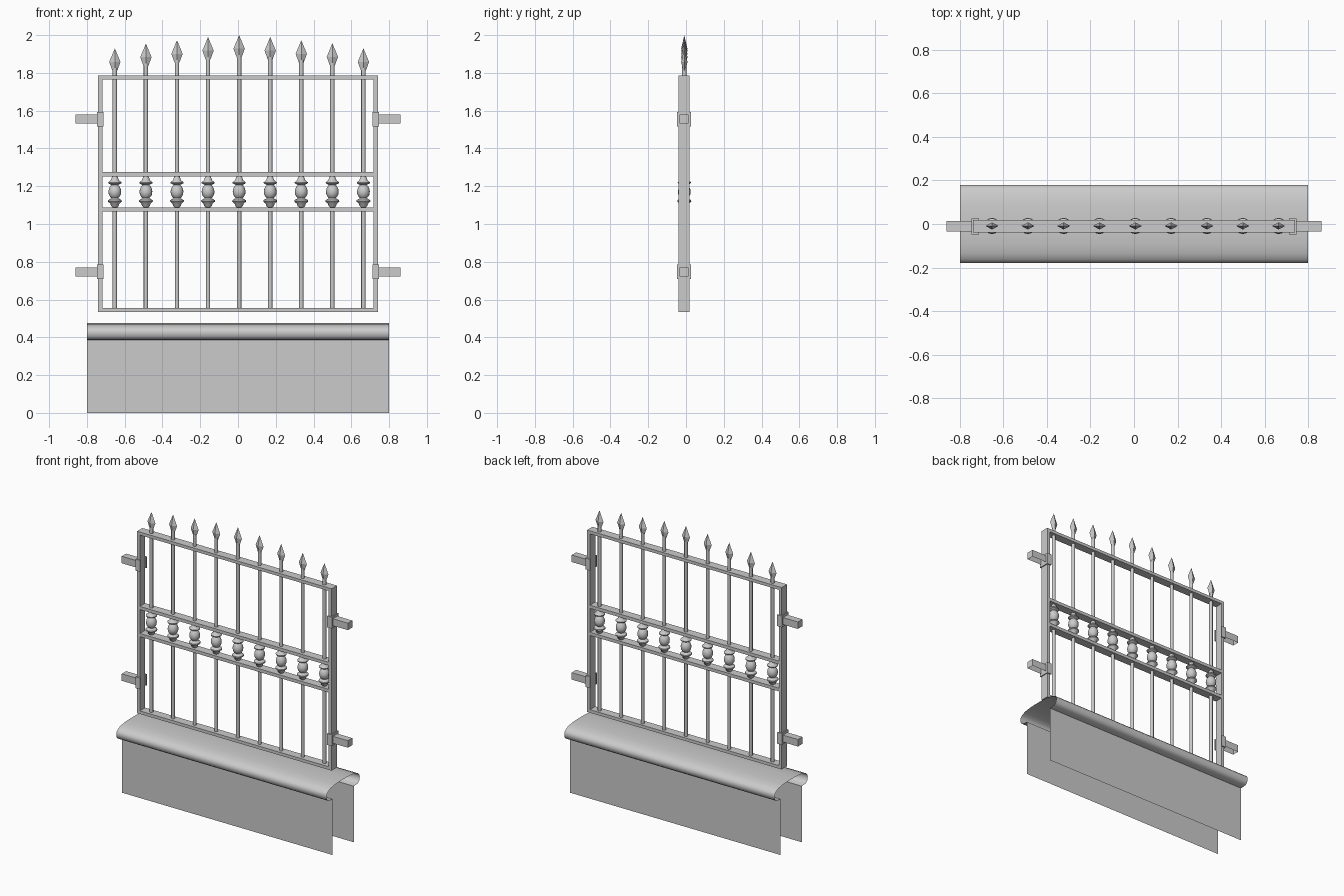
import bpy, bmesh, math
from mathutils import Matrix

if "Cube" in bpy.data.objects:
    bpy.data.objects.remove(bpy.data.objects["Cube"])

YC = -0.011      # centre plane of the ironwork
BAR_X = [0.006 + 0.1645 * i for i in range(-4, 5)]
TIPS = [1.93, 1.955, 1.973, 1.99, 2.0, 1.99, 1.973, 1.957, 1.93]


def finish(bm, name, smooth=False):
    bmesh.ops.recalc_face_normals(bm, faces=bm.faces)
    me = bpy.data.meshes.new(name)
    bm.to_mesh(me)
    bm.free()
    ob = bpy.data.objects.new(name, me)
    bpy.context.collection.objects.link(ob)
    if smooth:
        bpy.ops.object.select_all(action='DESELECT')
        ob.select_set(True)
        bpy.context.view_layer.objects.active = ob
        bpy.ops.object.shade_smooth_by_angle(angle=math.radians(40))
    return ob


def add_box(bm, x0, x1, y0, y1, z0, z1):
    m = Matrix.Translation(((x0 + x1) / 2, (y0 + y1) / 2, (z0 + z1) / 2))
    m = m @ Matrix.Diagonal((x1 - x0, y1 - y0, z1 - z0, 1))
    return bmesh.ops.create_cube(bm, size=1, matrix=m)['verts']


def add_lathe(bm, profile, x, y, sides=16, sy=1.0, start=0.0):
    """Rings of (radius, z); radius 0 makes a point."""
    rings = []
    for r, z in profile:
        if r == 0:
            rings.append([bm.verts.new((x, y, z))])
        else:
            rings.append([bm.verts.new((x + r * math.cos(start + math.tau * k / sides),
                                        y + r * sy * math.sin(start + math.tau * k / sides), z))
                          for k in range(sides)])
    for a, b in zip(rings, rings[1:]):
        for k in range(sides):
            n = (k + 1) % sides
            if len(b) == 1:
                bm.faces.new((a[k], a[n], b[0]))
            else:
                bm.faces.new((a[k], a[n], b[n], b[k]))


# Base: open sheet profile, two walls and a rounded overhanging coping
half = [(0.115, 0.0), (0.115, 0.385), (0.16, 0.389), (0.175, 0.403), (0.18, 0.425),
        (0.176, 0.442), (0.163, 0.455), (0.135, 0.467), (0.09, 0.474), (0.04, 0.477)]
profile = [(-y, z) for y, z in half] + [(y, z) for y, z in reversed(half)]
bm = bmesh.new()
ends = [[bm.verts.new((x, y, z)) for y, z in profile] for x in (-0.8, 0.8)]
for i in range(len(profile) - 1):
    bm.faces.new((ends[0][i], ends[1][i], ends[1][i + 1], ends[0][i + 1]))
finish(bm, "base_wall_and_coping", True)

# Frame posts and rails
Y0, Y1 = YC - 0.029, YC + 0.029
bm = bmesh.new()
for s in (-1, 1):
    xs = sorted((s * 0.718, s * 0.74))
    add_box(bm, xs[0], xs[1], Y0, Y1, 0.535, 1.785)
finish(bm, "frame_posts")
bm = bmesh.new()
for z0, z1 in ((0.535, 0.556), (1.066, 1.088), (1.252, 1.274), (1.764, 1.785)):
    add_box(bm, -0.718, 0.718, Y0, Y1, z0, z1)
finish(bm, "frame_rails")

# Upright bars
bm = bmesh.new()
for x, tip in zip(BAR_X, TIPS):
    add_lathe(bm, [(0.0115, 0.55), (0.0115, tip - 0.105)], x, YC + 0.002, 12)
finish(bm, "upright_bars", True)

# Flattened four-sided spear heads
bm = bmesh.new()
for x, tip in zip(BAR_X, TIPS):
    add_lathe(bm, [(0.013, tip - 0.118), (0.03, tip - 0.072), (0, tip)],
              x, YC + 0.002, 4, 0.55)
finish(bm, "spear_heads")

# Turned ornaments between the middle rails
turned = [(0.012, 1.088), (0.02, 1.095), (0.024, 1.108), (0.037, 1.119), (0.036, 1.126),
          (0.018, 1.137), (0.026, 1.145), (0.032, 1.157), (0.034, 1.172), (0.031, 1.187),
          (0.025, 1.199), (0.018, 1.207), (0.034, 1.215), (0.035, 1.221), (0.022, 1.231),
          (0.014, 1.252)]
bm = bmesh.new()
for x in BAR_X:
    add_lathe(bm, turned, x, YC + 0.002, 16)
finish(bm, "turned_ornaments", True)

# Side brackets: clips hugging the posts, and channel arms open underneath
clips, arms = bmesh.new(), bmesh.new()
for s in (-1, 1):
    def span(a, b):
        return sorted((s * a, s * b))
    for zc in (0.747, 1.555):
        z0, z1 = zc - 0.039, zc + 0.039
        add_box(clips, *span(0.738, 0.747), YC - 0.037, YC + 0.037, z0, z1)
        add_box(clips, *span(0.712, 0.738), YC - 0.037, YC - 0.029, z0, z1)
        add_box(clips, *span(0.712, 0.738), YC + 0.029, YC + 0.037, z0, z1)
        vs = add_box(arms, *span(0.747, 0.86), YC - 0.024, YC + 0.024, zc - 0.024, zc + 0.024)
        low = [f for f in {f for v in vs for f in v.link_faces} if f.normal.z < -0.5
               or f.calc_center_median().z < zc - 0.02]
        bmesh.ops.delete(arms, geom=low, context='FACES_ONLY')
finish(clips, "post_clips")
finish(arms, "mounting_arms")
